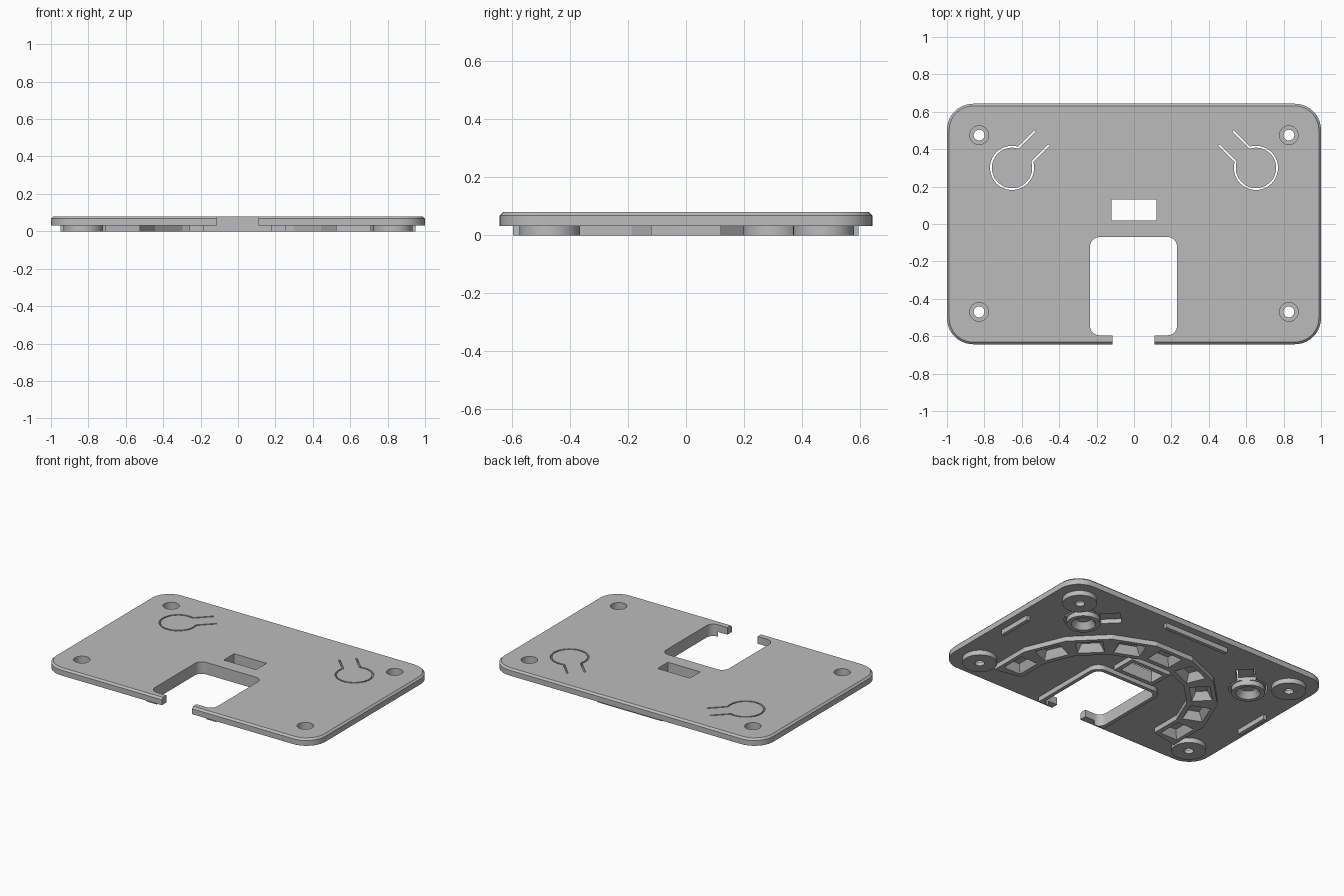
import bpy, bmesh
from math import sin, cos, tan, pi, radians, asin

if "Cube" in bpy.data.objects:
    bpy.data.objects.remove(bpy.data.objects["Cube"], do_unlink=True)

# Material
grey = bpy.data.materials.new("plain grey")
grey.use_nodes = True
COLOUR = (0.5, 0.5, 0.5, 1)
grey.diffuse_color = COLOUR
grey.node_tree.nodes["Principled BSDF"].inputs["Base Color"].default_value = COLOUR

TOP, BASE = 0.08, 0.032   # plate faces; feet and ribs reach z = 0


# Outline helpers
def arc(x, y, r, start, end, steps):
    angles = [radians(start + (end - start) * i / steps) for i in range(steps + 1)]
    return [(x + r * cos(a), y + r * sin(a)) for a in angles]


def circle(x, y, r, steps=48):
    return arc(x, y, r, 0, 360, steps)[:-1]


def rect(x0, x1, y0, y1):
    return [(x0, y0), (x1, y0), (x1, y1), (x0, y1)]


def rounded(x0, x1, y0, y1, r, steps=10):
    return (arc(x1 - r, y0 + r, r, -90, 0, steps) + arc(x1 - r, y1 - r, r, 0, 90, steps)
            + arc(x0 + r, y1 - r, r, 90, 180, steps) + arc(x0 + r, y0 + r, r, 180, 270, steps))


def place(pts, x, y, degrees):
    c, s = cos(radians(degrees)), sin(radians(degrees))
    return [(x + c * u - s * v, y + s * u + c * v) for u, v in pts]


# Solid through a stack of (outline, height) layers
def loft(name, *layers):
    bm = bmesh.new()
    rings = [[bm.verts.new((x, y, z)) for x, y in pts] for pts, z in layers]
    n = len(rings[0])
    bm.faces.new(rings[0][::-1])
    bm.faces.new(rings[-1])
    for low, high in zip(rings, rings[1:]):
        for i in range(n):
            j = (i + 1) % n
            bm.faces.new((low[i], low[j], high[j], high[i]))
    bmesh.ops.recalc_face_normals(bm, faces=bm.faces)
    mesh = bpy.data.meshes.new(name)
    bm.to_mesh(mesh)
    bm.free()
    mesh.materials.append(grey)
    obj = bpy.data.objects.new(name, mesh)
    bpy.context.collection.objects.link(obj)
    return obj


def prism(name, pts, z0, z1):
    return loft(name, (pts, z0), (pts, z1))


def cutter(pts, z0=-0.1, z1=0.2, top_pts=None):
    obj = loft("cutter", (pts, z0), (top_pts or pts, z1))
    obj.hide_render = True
    return obj


def cut(obj, tools):
    for tool in tools:
        mod = obj.modifiers.new("cut", "BOOLEAN")
        mod.operation, mod.solver, mod.object = "DIFFERENCE", "EXACT", tool
    bpy.context.view_layer.update()
    graph = bpy.context.evaluated_depsgraph_get()
    mesh = bpy.data.meshes.new_from_object(obj.evaluated_get(graph))
    obj.modifiers.clear()
    obj.data = mesh


parts, plate_tools = [], []

# Plate with a chamfered top edge
W, D, C = 1.0, 0.643, 0.012
plate = loft("plate",
             (rounded(-W, W, -D, D, 0.14), BASE),
             (rounded(-W, W, -D, D, 0.14), TOP - C),
             (rounded(-W + C, W - C, -D + C, D - C, 0.14 - C), TOP))
parts.append(plate)

# Front notch and its rim
notch = cutter(rounded(-0.235, 0.23, -0.595, -0.07, 0.05))
mouth = cutter(rect(-0.114, 0.11, -0.8, -0.55))
rim_outline = ([(-0.26, -0.597), (0.255, -0.597)] + arc(0.185, -0.115, 0.07, 0, 90, 10)
               + arc(-0.19, -0.115, 0.07, 90, 180, 10))
notch_rim = prism("notch_rim", rim_outline, 0, BASE)
rim_front = cutter(rect(-0.185, 0.18, -0.7, -0.5))
cut(notch_rim, [notch, rim_front])
parts.append(notch_rim)
plate_tools += [notch, mouth]

# Small window and its rim
window = cutter(rect(-0.12, 0.12, 0.02, 0.13))
window_rim = prism("window_rim", rect(-0.15, 0.15, -0.01, 0.16), 0, BASE)
cut(window_rim, [window])
parts.append(window_rim)
plate_tools.append(window)

# Counterbored screw bosses
for side, sx in (("right", -1), ("left", 1)):
    for end, y in (("front", -0.47), ("back", 0.475)):
        x = sx * 0.828
        bore = cutter(circle(x, y, 0.05), 0.025)
        hole = cutter(circle(x, y, 0.029))
        boss = prism(f"screw_boss_{end}_{side}", circle(x, y, 0.105), 0, BASE)
        cut(boss, [bore, hole])
        parts.append(boss)
        plate_tools += [bore, hole]

# Spring buttons: slit through the plate, thinned tongue, dished pad
HALF, REACH, GAP = 0.053, 0.228, 0.005


def slit_side(offset):
    r, h = 0.113 + offset, HALF + offset
    a = asin(h / r) * 180 / pi
    return [(REACH, h)] + arc(0, 0, r, a, 360 - a, 40) + [(REACH, -h)]


for side, sx, angle in (("right", -1, 45), ("left", 1, 135)):
    spot = (sx * 0.652, 0.3, angle)
    slit = cutter(place(slit_side(GAP) + slit_side(-GAP)[::-1], *spot))
    thin = cutter(place(rect(0.1, REACH, -HALF, HALF), *spot), 0, 0.055)
    dish = cutter(circle(*spot[:2], 0.078), -0.005, 0.04, circle(*spot[:2], 0.045))
    pad = prism(f"button_pad_{side}", circle(*spot[:2], 0.102), 0, BASE)
    cut(pad, [dish])
    parts.append(pad)
    plate_tools += [slit, thin, dish]

# Faceted arch with nine tapered pockets
CY, INNER, OUTER, STEP = -0.33, 0.525, 0.71, 22.5
corner = cos(radians(STEP / 2))
start, end = -STEP / 2, 180 + STEP / 2
arch = prism("pocket_arch", arc(0, CY, OUTER / corner, start, end, 9)
             + arc(0, CY, INNER / corner, end, start, 9), 0, BASE)
pockets = []
for i in range(9):
    mouth_pts = place(rect(0.555, 0.685, -0.085, 0.085), 0, CY, i * STEP)
    floor_pts = place(rect(0.585, 0.655, -0.055, 0.055), 0, CY, i * STEP)
    pockets.append(cutter(mouth_pts, -0.003, 0.05, floor_pts))
cut(arch, pockets)
parts.append(arch)
plate_tools += pockets

# Straight ribs near the edges
for name, box in (("rib_right", (-0.95, -0.925, -0.12, 0.12)),
                  ("rib_left", (0.925, 0.95, -0.12, 0.12)),
                  ("rib_back", (-0.24, 0.24, 0.57, 0.595))):
    parts.append(prism(name, rect(*box), 0, BASE))

cut(plate, plate_tools)

# Remove the cutters and finish the shading
for obj in [o for o in bpy.data.objects if o.name.startswith("cutter")]:
    bpy.data.objects.remove(obj, do_unlink=True)
bpy.ops.object.select_all(action="DESELECT")
for obj in parts:
    obj.select_set(True)
bpy.context.view_layer.objects.active = plate
bpy.ops.object.shade_smooth_by_angle(angle=radians(20))
